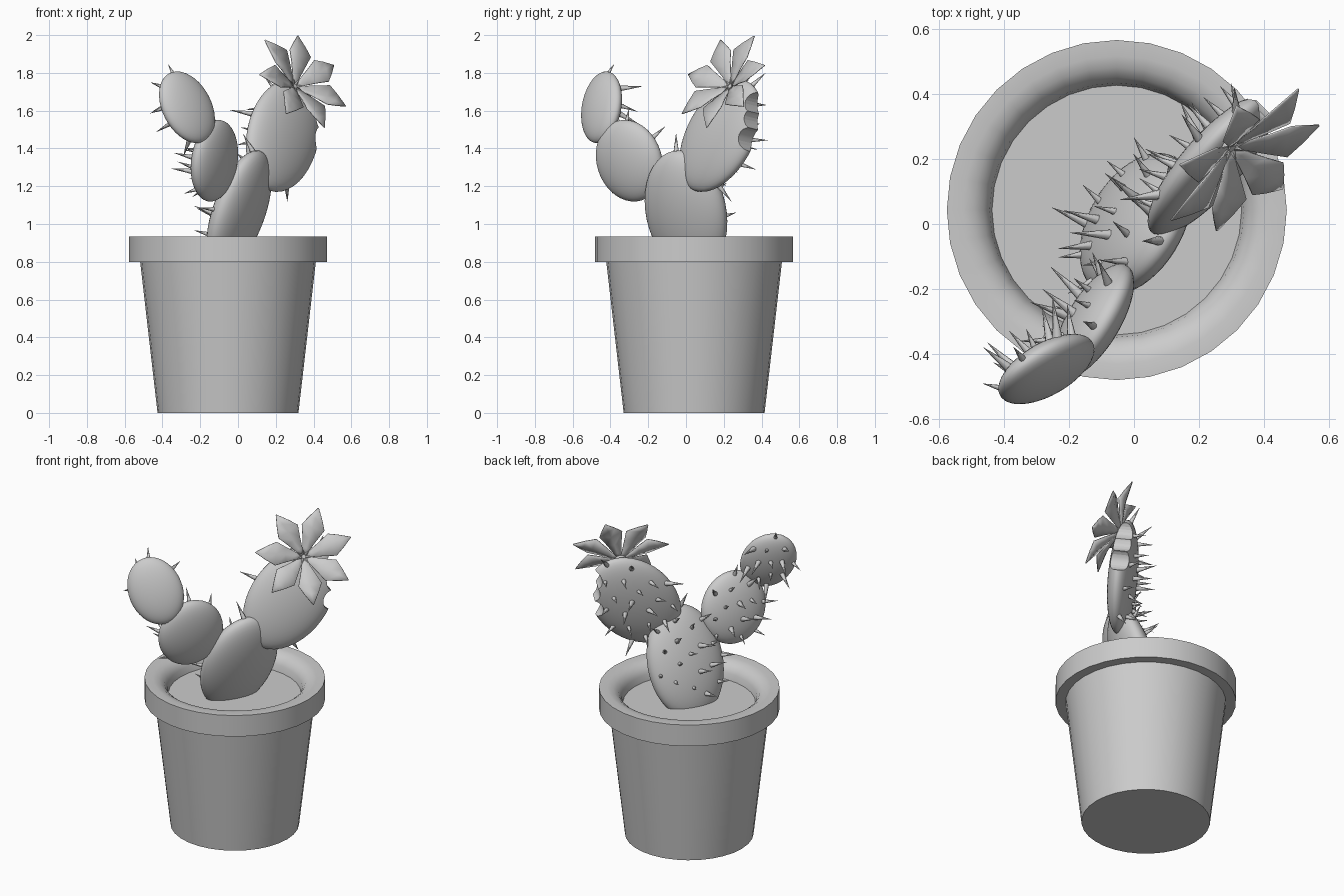
import bpy, bmesh, math, random
from mathutils import Vector, Matrix

if "Cube" in bpy.data.objects:
    bpy.data.objects.remove(bpy.data.objects["Cube"])

random.seed(4)


def add_object(name, bm, angle=35):
    bmesh.ops.recalc_face_normals(bm, faces=bm.faces)
    mesh = bpy.data.meshes.new(name)
    bm.to_mesh(mesh)
    bm.free()
    ob = bpy.data.objects.new(name, mesh)
    bpy.context.collection.objects.link(ob)
    bpy.ops.object.select_all(action='DESELECT')
    bpy.context.view_layer.objects.active = ob
    ob.select_set(True)
    if angle:
        bpy.ops.object.shade_smooth_by_angle(angle=math.radians(angle))
    return ob


def lathe(name, profile, centre, steps=32):
    bm = bmesh.new()
    vs = [bm.verts.new((centre[0] + r, centre[1], z)) for r, z in profile]
    es = [bm.edges.new(p) for p in zip(vs, vs[1:])]
    bmesh.ops.spin(bm, geom=vs + es, cent=(*centre, 0), axis=(0, 0, 1),
                   angle=math.tau, steps=steps)
    bmesh.ops.remove_doubles(bm, verts=bm.verts, dist=1e-4)
    return add_object(name, bm)


def frame(long, normal):
    # orthonormal axes: x = long axis, y = width, z = flat face normal
    d = Vector(long).normalized()
    n = Vector(normal)
    n = (n - d * n.dot(d)).normalized()
    w = n.cross(d)
    return Matrix((d, w, n)).transposed()


# Pot with rim and soil
POT = (-0.053, 0.043)
lathe("pot", [(0, 0), (.373, 0), (.465, .80), (.524, .80), (.524, .935), (.475, .935),
              (.44, .927), (.41, .905), (.392, .875), (.382, .82)], POT)
lathe("soil", [(0, .835), (.386, .835)], POT)

# Pads: centre, long axis, front normal, half sizes (long, wide, thick), spine count
pads = {
    "main_pad": ((.006, 0, 1.067), (.314, -.105, .943), (.84, -.45, -.32), (.34, .238, .10), 22),
    "right_pad": ((.237, .182, 1.467), (.34, .527, .778), (.697, -.697, .168), (.335, .235, .08), 22),
    "left_pad": ((-.125, -.3, 1.335), (0, -.3, .95), (.84, -.52, -.16), (.22, .20, .075), 15),
    "upper_left_pad": ((-.27, -.447, 1.618), (-.46, 0, .89), (.55, -.79, .28), (.203, .157, .062), 14),
}
shapes = {k: (Vector(c), frame(d, n), Vector(s)) for k, (c, d, n, s, _) in pads.items()}

for name, (c, rot, s) in shapes.items():
    bm = bmesh.new()
    bmesh.ops.create_uvsphere(bm, u_segments=40, v_segments=24, radius=1)
    m = Matrix.Translation(c) @ rot.to_4x4() @ Matrix.Diagonal((*s, 1))
    bmesh.ops.transform(bm, matrix=m, verts=bm.verts)
    add_object(name, bm)

# Scalloped bite out of the right pad's outer edge
c, rot, s = shapes["right_pad"]
bite_points = []
pad = bpy.data.objects["right_pad"]
for i, deg in enumerate((26, 44, 66)):
    t = math.radians(deg)
    p = c + rot @ Vector((s.x * math.cos(t), -s.y * math.sin(t), 0))
    bite_points.append(p)
    bm = bmesh.new()
    bmesh.ops.create_cone(bm, cap_ends=True, segments=24, radius1=.064, radius2=.064, depth=.4)
    bmesh.ops.transform(bm, matrix=Matrix.Translation(p) @ rot.to_4x4(), verts=bm.verts)
    cutter = add_object(f"bite_cutter_{i}", bm, 0)
    cutter.hide_render = True
    bpy.context.view_layer.objects.active = pad
    mod = pad.modifiers.new("bite", 'BOOLEAN')
    mod.operation, mod.object, mod.solver = 'DIFFERENCE', cutter, 'EXACT'
    bpy.ops.object.modifier_apply(modifier=mod.name)
    bpy.data.objects.remove(cutter)
bpy.ops.object.select_all(action='DESELECT')
pad.select_set(True)
bpy.ops.object.shade_smooth_by_angle(angle=math.radians(35))


def inside(p, skip):
    return any(k != skip and sum((q / h) ** 2 for q, h in zip(r.transposed() @ (p - o), h3)) < 1
               for k, (o, r, h3) in shapes.items())


# Spines in a spiral pattern over the back face of each pad
for name, (c, rot, s) in shapes.items():
    count = pads[name][4]
    bm = bmesh.new()
    for i in range(count):
        r = math.sqrt((i + .5) / count) * .985
        a = i * 2.39996
        u = Vector((r * math.cos(a), r * math.sin(a), -math.sqrt(1 - r * r)))
        p = c + rot @ Vector((u.x * s.x, u.y * s.y, u.z * s.z))
        if p.z < .9 or inside(p, name) or any((p - b).length < .09 for b in bite_points):
            continue
        out = Vector((u.x / s.x, u.y / s.y, u.z / s.z)).normalized()
        aim = rot @ (out + .4 * u)
        aim += Vector([random.uniform(-.35, .35) for _ in range(3)])
        length = random.uniform(.07, .14)
        m = Matrix.Translation(p) @ aim.to_track_quat('Z', 'Y').to_matrix().to_4x4()
        m = m @ Matrix.Translation((0, 0, length / 2 - .012))
        bmesh.ops.create_cone(bm, cap_ends=True, segments=7, radius1=.006 + length * .085,
                              radius2=.0005, depth=length, matrix=m)
    add_object(name.replace("pad", "spines"), bm, 60)

# Flower: seven folded pointed petals around a tilted axis
axis = Vector((.59, -.63, .5)).normalized()
up = (Vector((0, 0, 1)) - axis * axis.z).normalized()
side = Vector((.73, .68, 0)).normalized()
centre = Vector((.300, .235, 1.728))
rows = [(.0, .012, 0), (.05, .022, .015), (.11, .044, .037), (.17, .068, .054),
        (.225, .040, .06), (.29, .001, .066)]
bm = bmesh.new()
for k in range(7):
    a = math.radians(20) + k * math.tau / 7
    radial = up * math.cos(a) + side * math.sin(a)
    across = axis.cross(radial)
    grid = []
    for dist, half, h in rows:
        base = centre + radial * dist + axis * h
        grid.append([bm.verts.new(base + across * half * q + axis * half * .3 * abs(q))
                     for q in (-1, 0, 1)])
    for r0, r1 in zip(grid, grid[1:]):
        for j in (0, 1):
            bm.faces.new((r0[j], r0[j + 1], r1[j + 1], r1[j]))
flower = add_object("flower_petals", bm, 45)
solid = flower.modifiers.new("thickness", 'SOLIDIFY')
solid.thickness = .005

# Flower base joining petals to the pad
bm = bmesh.new()
m = Matrix.Translation(centre - axis * .02) @ axis.to_track_quat('Z', 'Y').to_matrix().to_4x4()
bmesh.ops.create_cone(bm, cap_ends=True, segments=16, radius1=.025, radius2=.035, depth=.05, matrix=m)
add_object("flower_base", bm)
